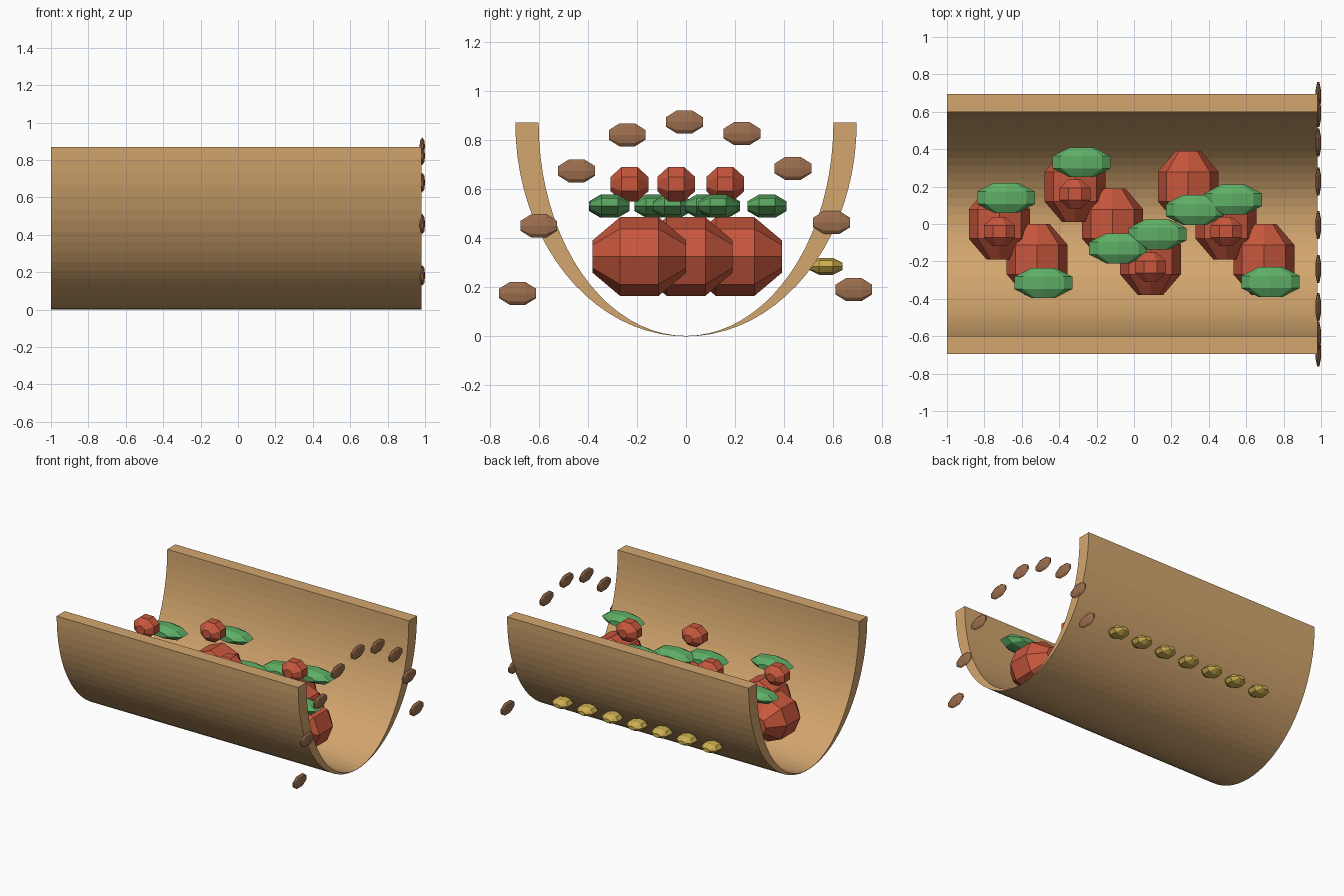
import bpy, bmesh, math

if "Cube" in bpy.data.objects:
    bpy.data.objects.remove(bpy.data.objects["Cube"], do_unlink=True)


def linear(c):
    c /= 255
    return c / 12.92 if c <= 0.04045 else ((c + 0.055) / 1.055) ** 2.4


def material(name, rgb):
    m = bpy.data.materials.new(name)
    m.use_nodes = True
    col = [linear(c) for c in rgb] + [1]
    m.diffuse_color = col
    bsdf = m.node_tree.nodes["Principled BSDF"]
    bsdf.inputs["Base Color"].default_value = col
    bsdf.inputs["Roughness"].default_value = 0.8
    return m


WOOD = material("tan wood", (211, 166, 110))
RED = material("tomato red", (200, 87, 61))
GREEN = material("leaf green", (94, 174, 101))
GOLD = material("gold", (204, 174, 80))
BROWN = material("seed brown", (156, 110, 78))


def finish(name, bm, mat):
    bmesh.ops.recalc_face_normals(bm, faces=bm.faces)
    me = bpy.data.meshes.new(name)
    bm.to_mesh(me)
    bm.free()
    me.materials.append(mat)
    ob = bpy.data.objects.new(name, me)
    bpy.context.collection.objects.link(ob)
    return ob


def pebble(name, loc, half, mat, turn=0.0, sides=8):
    """Faceted ball with flat caps facing y, fitted to the given half sizes."""
    bm = bmesh.new()
    rings = []
    for i in range(sides // 2):
        p = math.pi * (i + 0.5) / (sides // 2)
        rings.append([bm.verts.new((math.sin(p) * math.cos(a), math.cos(p), math.sin(p) * math.sin(a)))
                      for a in (math.tau * (k + turn) / sides for k in range(sides))])
    for r0, r1 in zip(rings, rings[1:]):
        for k in range(sides):
            j = (k + 1) % sides
            bm.faces.new((r0[k], r0[j], r1[j], r1[k]))
    bm.faces.new(rings[0])
    bm.faces.new(rings[-1])
    for axis in range(3):
        size = max(v.co[axis] for v in bm.verts)
        for v in bm.verts:
            v.co[axis] *= half[axis] / size
    ob = finish(name, bm, mat)
    ob.location = loc
    return ob


# Half-pipe trough: thick at the rims, thinning to the bottom
def half_ellipse(radius, depth, steps=40):
    return [(-radius * math.cos(math.pi * i / steps), 0.87 - depth * math.sin(math.pi * i / steps))
            for i in range(steps + 1)]


bm = bmesh.new()
ends = [[[bm.verts.new((x, y, z)) for y, z in half_ellipse(r, d)]
         for r, d in ((0.695, 0.87), (0.6, 0.868))] for x in (-1, 0.98)]
(out0, in0), (out1, in1) = ends
for a, b in ((out0, out1), (in0, in1), (out0, in0), (out1, in1)):
    for i in range(len(a) - 1):
        bm.faces.new((a[i], a[i + 1], b[i + 1], b[i]))
for i in (0, -1):
    bm.faces.new((out0[i], in0[i], in1[i], out1[i]))
finish("trough", bm, WOOD)

# Large red balls in a zigzag, with a small ball over every second one
for i in range(8):
    x, y = -0.72 + 0.202 * i, (0, -0.19, 0.2)[i % 3]
    pebble(f"large_ball_{i + 1}", (x, y, 0.325), (0.163, 0.19, 0.16), RED)
    if i % 2 == 0:
        pebble(f"small_ball_{i // 2 + 1}", (x, y - 0.04, 0.62), (0.083, 0.077, 0.07), RED, turn=0.5)

# Green leaves lying above the balls
leaves = [(-0.685, 0.14), (-0.485, -0.315), (-0.28, 0.33), (-0.085, -0.13),
          (0.125, -0.055), (0.325, 0.075), (0.53, 0.13), (0.73, -0.31)]
for i, (x, y) in enumerate(leaves):
    pebble(f"leaf_{i + 1}", (x, y, 0.53), (0.155, 0.08, 0.047), GREEN)

# Gold studs along the back wall
for i in range(7):
    pebble(f"stud_{i + 1}", (0.204 * (i - 3), 0.57, 0.285), (0.067, 0.067, 0.035), GOLD)

# Arch of flat brown seeds at the left end
for i in range(9):
    a = 0.22 + 0.34 * i
    pebble(f"seed_{i + 1}", (0.985, 0.7 * math.cos(a), 0.873 * math.sin(a)), (0.015, 0.075, 0.047), BROWN)
